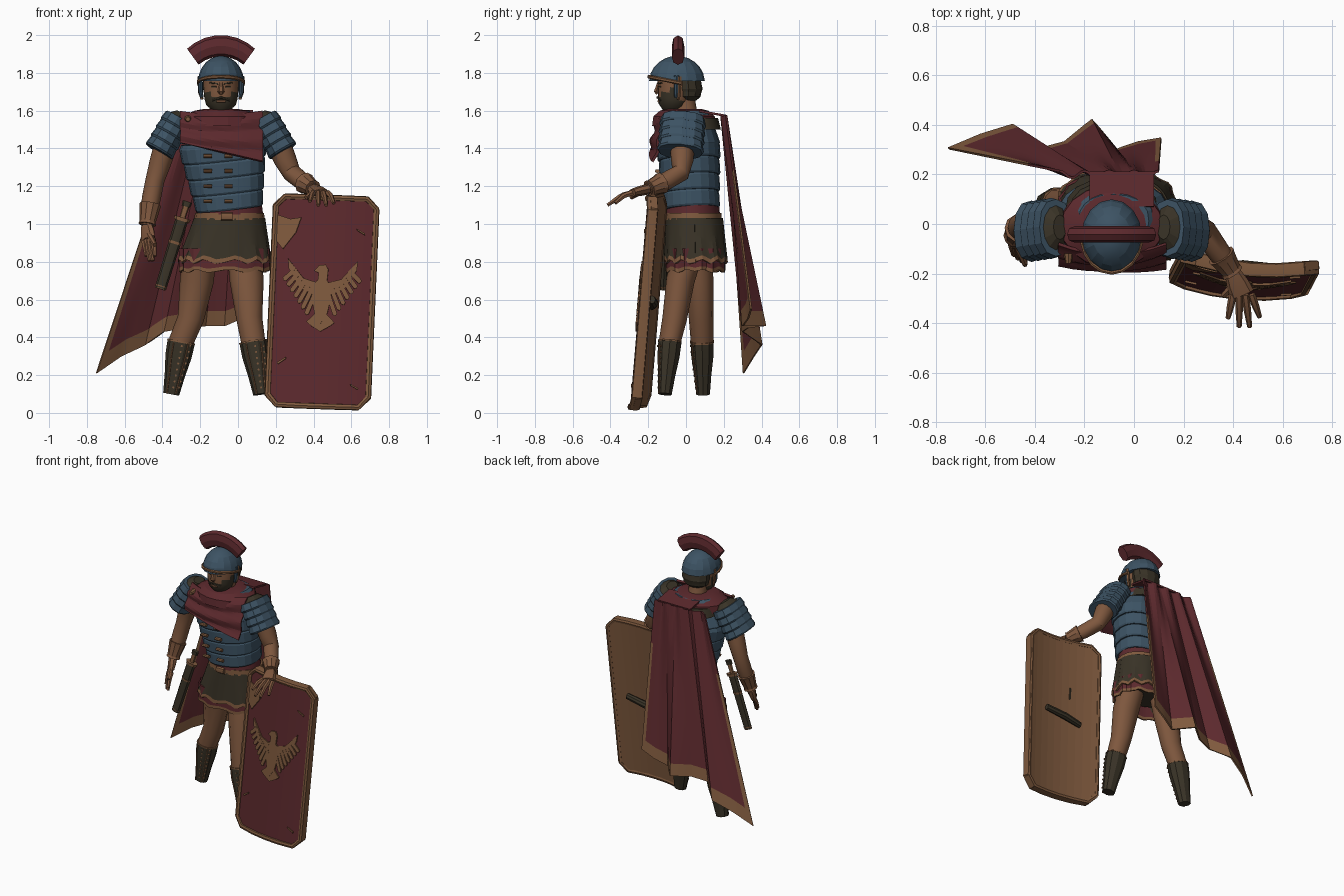
import bpy, bmesh
from math import sin, cos, pi, radians, copysign
from mathutils import Vector

cube = bpy.data.objects.get("Cube")
if cube:
    bpy.data.objects.remove(cube, do_unlink=True)


def material(name, rgb):
    m = bpy.data.materials.new(name)
    m.use_nodes = True
    m.diffuse_color = (*rgb, 1)
    m.node_tree.nodes["Principled BSDF"].inputs["Base Color"].default_value = (*rgb, 1)
    return m


STEEL = material("blue steel", (.046, .086, .126))
RED = material("dark red cloth", (.106, .022, .026))
SKIN = material("tanned skin", (.21, .096, .048))
TRIM = material("tan trim", (.21, .1, .047))
DARK = material("dark leather", (.041, .033, .02))
CX = -.09  # body centre line


def finish(name, bm, mats, angle=30, thick=0):
    bmesh.ops.recalc_face_normals(bm, faces=bm.faces)
    me = bpy.data.meshes.new(name)
    bm.to_mesh(me)
    bm.free()
    for m in mats:
        me.materials.append(m)
    ob = bpy.data.objects.new(name, me)
    bpy.context.collection.objects.link(ob)
    bpy.ops.object.select_all(action='DESELECT')
    ob.select_set(True)
    bpy.context.view_layer.objects.active = ob
    if thick:
        mod = ob.modifiers.new("thickness", 'SOLIDIFY')
        mod.thickness, mod.offset = thick, 0
        bpy.ops.object.modifier_apply(modifier=mod.name)
    bpy.ops.object.shade_smooth_by_angle(angle=radians(angle))


def tube(name, pts, mats, n=12, ref=(1, 0, 0), power=1, rule=None, angle=35):
    """Skin rings (x, y, z, radius_a, radius_b) along a path."""
    mats = mats if isinstance(mats, list) else [mats]
    bm, rings = bmesh.new(), []
    ps = [Vector(p[:3]) for p in pts]
    for i, p in enumerate(pts):
        t = (ps[min(i + 1, len(ps) - 1)] - ps[max(i - 1, 0)]).normalized()
        a = Vector(ref)
        a = (a - t * a.dot(t)).normalized()
        b = t.cross(a)
        ring = []
        for k in range(n):
            c, s = rounded(2 * pi * k / n, power)
            ring.append(bm.verts.new(ps[i] + a * c * p[3] + b * s * p[-1]))
        rings.append(ring)
    for r, q in zip(rings, rings[1:]):
        for k in range(n):
            bm.faces.new((r[k], r[(k + 1) % n], q[(k + 1) % n], q[k]))
    bm.faces.new(rings[0])
    bm.faces.new(rings[-1])
    if rule:
        for f in bm.faces:
            f.material_index = rule(f.calc_center_median())
    finish(name, bm, mats, angle)


def sheet(name, fn, nu, nv, mats, thick, rule=None, angle=20):
    """Grid surface from fn(u, v) with thickness."""
    mats = mats if isinstance(mats, list) else [mats]
    bm = bmesh.new()
    g = [[bm.verts.new(fn(i / nu, j / nv)) for i in range(nu + 1)] for j in range(nv + 1)]
    for j in range(nv):
        for i in range(nu):
            f = bm.faces.new((g[j][i], g[j][i + 1], g[j + 1][i + 1], g[j + 1][i]))
            if rule:
                f.material_index = rule((i + .5) / nu, (j + .5) / nv)
    finish(name, bm, mats, angle, thick)


def rounded(a, power):
    return [copysign(abs(q) ** power, q) for q in (cos(a), sin(a))]


def lerp(a, b, t):
    return a + (b - a) * t


# Head with beard on the jaw, face and hair
tube("head", [(CX, -.07, 1.6, .045, .05), (CX, -.07, 1.63, .078, .075), (CX, -.065, 1.66, .087, .085),
              (CX, -.06, 1.69, .091, .09), (CX, -.055, 1.72, .093, .095), (CX, -.05, 1.75, .093, .1),
              (CX, -.05, 1.81, .09, .1)], [SKIN, DARK], 20,
     rule=lambda c: int(c.z < 1.655 or (c.z < 1.71 and c.y < -.03 and abs(c.x - CX) > .052)))
tube("neck", [(CX, .01, 1.52, .075), (CX, -.005, 1.6, .062), (CX, -.02, 1.69, .062)], SKIN)
tube("nose", [(CX, -.145, 1.75, .008, .008), (CX, -.158, 1.70, .018, .014), (CX, -.15, 1.69, .012, .01)], SKIN, 6)
tube("hair", [(CX, .012, 1.655, .055, .045), (CX, .012, 1.675, .088, .066), (CX, .012, 1.70, .093, .07),
              (CX, .015, 1.715, .1, .074), (CX, .012, 1.74, .1, .07), (CX, .01, 1.78, .1, .07)], DARK, 11, angle=10)
tube("mouth", [(CX - .025, -.146, 1.65, .006), (CX + .025, -.146, 1.65, .006)], SKIN, 6, ref=(0, 0, 1))
tube("moustache", [(CX - .045, -.132, 1.655, .006), (CX, -.15, 1.67, .007), (CX + .045, -.132, 1.655, .006)],
     DARK, 6, ref=(0, 0, 1))
for side, word in ((-1, "right"), (1, "left")):
    tube(word + "_brow", [(CX + side * .015, -.146, 1.743, .005), (CX + side * .06, -.128, 1.748, .005)],
         DARK, 6, ref=(0, 0, 1))
    tube(word + "_eye", [(CX + side * .024, -.144, 1.726, .005), (CX + side * .05, -.131, 1.726, .005)],
         DARK, 6, ref=(0, 0, 1))
    # Narrow cheek guards hanging from the helmet
    tube(word + "_cheek_guard", [(CX + side * .11, -.05, 1.785, .013, .015), (CX + side * .108, -.05, 1.7, .012, .014),
                                 (CX + side * .1, -.052, 1.67, .008, .01)], STEEL, 8)
    tube(word + "_cheek_trim", [(CX + side * .113, -.035, 1.78, .012), (CX + side * .111, -.035, 1.7, .011),
                                (CX + side * .1, -.04, 1.66, .008)], TRIM, 6)

# Helmet with brow band and crosswise crest
tube("helmet", [(CX, -.048, 1.75 + .14 * sin(a), .122 * cos(a), .148 * cos(a))
                for a in [radians(d) for d in (3, 20, 35, 50, 65, 78, 87)]], STEEL, 16, angle=15)
tube("brow_band", [(CX + .122 * sin(a), -.048 - .15 * cos(a), 1.75 + .03 * cos(a), .01, .008)
                   for a in [radians(d) for d in range(-100, 101, 20)]], TRIM, 6, ref=(0, 0, 1))
tube("crest", [(CX + .223 * sin(a), -.042, 1.72 + .223 * cos(a), .033, .058 - .008 * abs(a))
               for a in [radians(d) for d in range(-42, 43, 12)]], RED, 8, ref=(0, 1, 0), power=.85, angle=15)

# Banded torso armour over a dark undershirt
for i in range(6):
    def band_ring(z, grow):
        t = min((z - 1.08) / .34, 1)
        top = max((z - 1.42) / .18, 0)
        return (lerp(-.045, -.082, t), lerp(.03, .012, t), z,
                lerp(.172, .23, t) - .08 * top + grow, lerp(.143, .165, t) - .05 * top + grow)
    z = 1.08 + i * .086
    tube(f"torso_band_{i + 1}", [band_ring(z, .002), band_ring(z + .01, .007), band_ring(z + .075, .002),
                                band_ring(z + .09, -.008)], STEEL, 20, power=.85, angle=15)
tube("undershirt_yoke", [(CX, .045, 1.5, .19, .14), (CX, .045, 1.56, .17, .125)], DARK, 16, power=.85)
for z in (1.12, 1.2, 1.28, 1.36):
    for x in (-.16, -.05):
        y = lerp(-.122, -.163, (z - 1.08) / .28)
        tube("chest_buckle", [(x - .022, y, z, .01, .014), (x + .022, y, z, .01, .014)], TRIM, 8, ref=(0, 0, 1))

# Belt, pleated skirt and tunic hem
tube("sash", [(-.045, .035, 1.05, .178, .145), (-.045, .035, 1.1, .172, .14)], RED, 20)
tube("belt", [(-.045, .04, 1.02, .187, .148), (-.045, .04, 1.058, .183, .147)], TRIM, 20, power=.9)
tube("belt_buckle", [(-.09, -.112, 1.04, .022, .014), (-.03, -.112, 1.04, .022, .014)], TRIM, 8, ref=(0, 0, 1))


def skirt(u, v):
    c, s = rounded(2 * pi * u, lerp(.9, .75, v))
    k = 1 + (.035 * v if round(u * 48) % 4 < 2 else 0)
    return (lerp(-.045, -.07, v) + lerp(.183, .235, v) * k * c,
            lerp(.045, .052, v) + lerp(.145, .158, v) * k * s, lerp(1.03, .8, v) + .012 * v * sin(u * 75))


def hem(u, v):
    c, s = rounded(2 * pi * u, .75)
    return (-.07 + (.23 + .008 * sin(u * 100)) * c, .05 + .153 * s, lerp(.87, .75, v) + .008 * v * sin(u * 60))


sheet("leather_skirt", skirt, 48, 10, [DARK, TRIM], .012, lambda u, v: int(v > .9))
sheet("tunic_hem", hem, 48, 6, [RED, TRIM], .01, lambda u, v: int(v > .83))
tube("hips", [(-.06, .045, .82, .2, .13), (-.05, .045, 1.03, .17, .13)], DARK, 16)

# Legs and greaves
legs = {"left": [(.03, .02, .88, .09, .08), (.046, -.03, .7, .09, .075), (.06, -.06, .5, .069, .065),
                 (.08, -.085, .38, .064, .058), (.12, -.11, .12, .035, .035)],
        "right": [(-.2, .05, .88, .09, .09), (-.218, .07, .7, .09, .075), (-.25, .08, .5, .07, .065),
                  (-.3, .085, .38, .066, .06), (-.35, .09, .12, .035, .035)]}
for word, path in legs.items():
    tube(word + "_leg", path, SKIN)
    knee, ankle = Vector(path[3][:3]), Vector(path[4][:3])
    at = [(*knee.lerp(ankle, t), r, r * .88) for t, r in ((.02, .073), (.3, .07), (.7, .054), (1.08, .043))]
    tube(word + "_greave", at, DARK, 10, angle=15)
    tube(word + "_greave_cuff", [(*knee.lerp(ankle, t), .075, .066) for t in (0, .03)], TRIM, 10)
    for side in (-.55, .55):
        tube(word + "_greave_edge", [(*(knee.lerp(ankle, t) + Vector((r * side, -r * .74, 0))), .004)
                                     for t, r in ((.03, .073), (.3, .07), (.7, .054), (1.07, .043))], TRIM, 6)
    for i in range(8):
        t = .1 + i * .12
        p, r = knee.lerp(ankle, t), lerp(.075, .046, t)
        for across in (.1, .75):
            tube("greave_stud", [(p.x + r * across, p.y - r * d * (1 - across * .35), p.z, .006) for d in (.8, .93)],
                 TRIM, 6)

# Shoulder guards, mirrored about the body
for side, word in ((1, "left"), (-1, "right")):
    axis = [Vector((CX + side * dx, y, z)) for dx, y, z in ((.225, -.015, 1.56), (.328, -.03, 1.385))]
    tube(word + "_shoulder_sleeve", [(*axis[0].lerp(axis[1], t), a, b) for t, a, b in
                                    ((-.15, .03, .05), (0, .06, .09), (.3, .07, .1))], DARK, 12, angle=15)
    for i in range(4):
        tube(f"{word}_shoulder_band_{i + 1}",
             [(*axis[0].lerp(axis[1], i * .25 + d), r, r * 1.5) for d, r in ((0, .077), (.21, .083), (.26, .078))],
             STEEL, 12, power=.85, angle=15)

# Arms, bracers and hands
arms = {"left": [(.2, -.02, 1.46, .066), (.25, -.02, 1.34, .06), (.285, -.03, 1.27, .05),
                 (.34, -.11, 1.225, .048), (.40, -.2, 1.185, .032)],
        "right": [(-.37, 0, 1.46, .062), (-.41, .01, 1.33, .058), (-.44, .01, 1.23, .05),
                  (-.46, -.01, 1.13, .05), (-.482, -.05, .99, .032)]}
hands = {"left": ((.437, -.285, 1.165), [(.38, -.38, 1.12), (.425, -.415, 1.1), (.467, -.415, 1.1),
                                        (.507, -.375, 1.11)], (.36, -.29, 1.14)),
         "right": ((-.475, -.085, .92), [(-.485, -.125, .83), (-.468, -.14, .805), (-.452, -.15, .805),
                                        (-.44, -.165, .83)], (-.44, -.16, .89))}
for word, path in arms.items():
    tube(word + "_arm", path, SKIN)
    a, b = Vector(path[3][:3]), Vector(path[4][:3])
    tube(word + "_bracer", [(*a.lerp(b, t), r) for t, r in ((.2, .059), (.3, .055), (.85, .043), (.95, .047))],
         SKIN, 10, angle=15)
    palm, tips, thumb = hands[word]
    palm = Vector(palm)
    across = Vector((1, 0, 0)) if word == "left" else Vector((.65, -.75, 0))
    tube(word + "_palm", [(*b, .034, .028), (*b.lerp(palm, .5), .046, .027), (*palm, .05, .021)],
         SKIN, 8, ref=across)
    for i, tip in enumerate(tips):
        root, tip = palm + across * (i - 1.5) * .025, Vector(tip)
        mid = root.lerp(tip, .5) + Vector((0, 0, .012))
        tube(f"{word}_finger_{i + 1}", [(*root, .016), (*mid, .015), (*tip, .01)], SKIN, 6, ref=across)
    tube(word + "_thumb", [(*b.lerp(palm, .4), .02), (*thumb, .012)], SKIN, 6, ref=(0, 0, 1))

# Shoulder cloth, strap to the cloak, chest drape and brooch
tube("shoulder_cloth", [(CX, -.01, 1.61, .085, .09), (CX, -.01, 1.6, .14, .13), (CX, -.01, 1.57, .205, .165),
                        (CX, -.01, 1.52, .212, .172)], RED, 18, angle=15)
sheet("cloak_strap", lambda u, v: (lerp(-.18, .08, u), lerp(.07, .21, v), 1.598 - .025 * v), 2, 2, RED, .012)


def drape(u, v):
    bottom = lerp(1.43, 1.33, u)
    return (lerp(-.305, .13, u), -.13 - .06 * v ** .6 + .05 * (2 * u - 1) ** 2 * (1 - v * .6) + .009 * sin(v * 14 + u * 3),
            lerp(1.595 - .02 * sin(pi * u), bottom, v))


sheet("chest_drape", drape, 8, 14, RED, .014)
tube("brooch", [(-.265, -.12, 1.555, .02), (-.265, -.16, 1.555, .012)], TRIM, 8)

# Cloak with flared, folded hem
HEM = [(-.75, .305, .21), (-.62, .36, .3), (-.49, .4, .36), (-.39, .3, .43), (-.28, .33, .45),
       (-.17, .42, .46), (-.07, .3, .46), (.02, .33, .5), (.11, .345, .55)]


def cloak(u, v):
    k = min(int(u * 8), 7)
    low = Vector(HEM[k]).lerp(Vector(HEM[k + 1]), u * 8 - k)
    return Vector((lerp(-.3, .1, u), .2 + .014 * cos(u * 8 * pi), 1.575)).lerp(low, v)


sheet("cloak", cloak, 32, 28, [RED, TRIM], .01, lambda u, v: int(v > .928 or (v > .3 and not .032 < u < .968)), 15)


# Curved tower shield with raised rim
def on_shield(s, t, off=0):
    return Vector((lerp(.42, .47, t) + .28 * s, lerp(-.23, -.135, t) - .025 * s - .04 * (1 - s * s) - off,
                   lerp(.02, 1.155, t) - .01 * s))


def shield_grid(width, height, off):
    def fn(u, v):
        s = 2 * u - 1
        k = 1 - .1 * max(0, (abs(s) - .8) / .2)
        return on_shield(s * width, .5 + (v - .5) * height * k, off)
    return fn


sheet("shield_body", shield_grid(.99, .99, 0), 10, 1, TRIM, .036, angle=1)
sheet("shield_panel", shield_grid(.92, .96, .019), 10, 1, RED, .008, angle=1)
edge = [(u, 0) for u in (0, .1, .3, .5, .7, .9, 1)]
edge += [(u, 1) for u, _ in reversed(edge)] + edge[:1]
tube("shield_rim", [(*shield_grid(.95, .972, .008)(u, v), .03, .016) for u, v in edge], TRIM, 8,
     ref=(0, 1, 0), power=.5, angle=20)
tube("shield_grip", [(.31, -.18, .565, .022, .018), (.44, -.17, .58, .024, .024), (.59, -.18, .6, .022, .018)],
     DARK, 8, ref=(0, 0, 1))
tube("grip_slot", [(.39, -.188, .73, .008), (.39, -.18, .81, .008)], DARK, 6)


def emblem(name, pts):
    bm = bmesh.new()
    bm.faces.new([bm.verts.new(on_shield((x - .004) / .28, (z - .02) / 1.135, .027)) for x, z in pts])
    finish(name, bm, [TRIM], 20, .009)


# Spread-winged bird and worn paint (coordinates relative to the shield centre line)
emblem("bird_body", [(0, .47), (.035, .53), (.052, .62), (.03, .7), (-.03, .7), (-.052, .62), (-.035, .53)])
emblem("bird_head", [(-.025, .69), (.025, .69), (.03, .76), (.015, .785), (-.02, .78), (-.045, .75), (-.02, .74)])
emblem("bird_tail", [(-.025, .53), (.025, .53), (.075, .48), (.05, .46), (0, .43), (-.05, .46), (-.075, .48)])
for side in (-1, 1):
    emblem("wing_arm", [(side * x, z) for x, z in ((.03, .69), (.1, .71), (.185, .81), (.18, .76), (.12, .66), (.03, .62))])
    for i in range(7):
        t = i / 6
        root = Vector((lerp(.035, .15, t), lerp(.63, .75, t)))
        tip = Vector((lerp(.075, .2, t), lerp(.525, .7, t)))
        w = (tip - root).orthogonal().normalized() * .012
        emblem("wing_feather", [(side * p.x, p.y) for p in (root + w, root - w, tip - w, tip + (tip - root) * .1, tip + w)])
emblem("worn_patch", [(-.25, .9), (-.215, .86), (-.15, .95), (-.125, 1.03), (-.18, 1.02), (-.25, 1.04)])
for x, z in ((.17, .98), (-.22, .26), (.17, .16)):
    lift = .03 if x < 0 else -.022
    emblem("paint_scratch", [(x, z), (x + .045, z + lift), (x + .045, z + lift - .01), (x + .005, z - .01)])

# Sheathed dagger on the right hip
hilt, tip = Vector((-.27, -.1, 1.11)), Vector((-.41, -.12, .66))
for name, a, b, r, mat in (("dagger_sheath", .2, 1, .034, DARK), ("dagger_guard", .17, .21, .045, TRIM),
                           ("dagger_handle", .02, .18, .018, TRIM), ("dagger_pommel", -.02, .04, .026, DARK),
                           ("sheath_ring", .45, .48, .037, TRIM), ("sheath_tip", .97, 1.01, .032, TRIM)):
    tube(name, [(*hilt.lerp(tip, a), r, r * .6), (*hilt.lerp(tip, b), r * .9, r * .55)], mat, 8)
